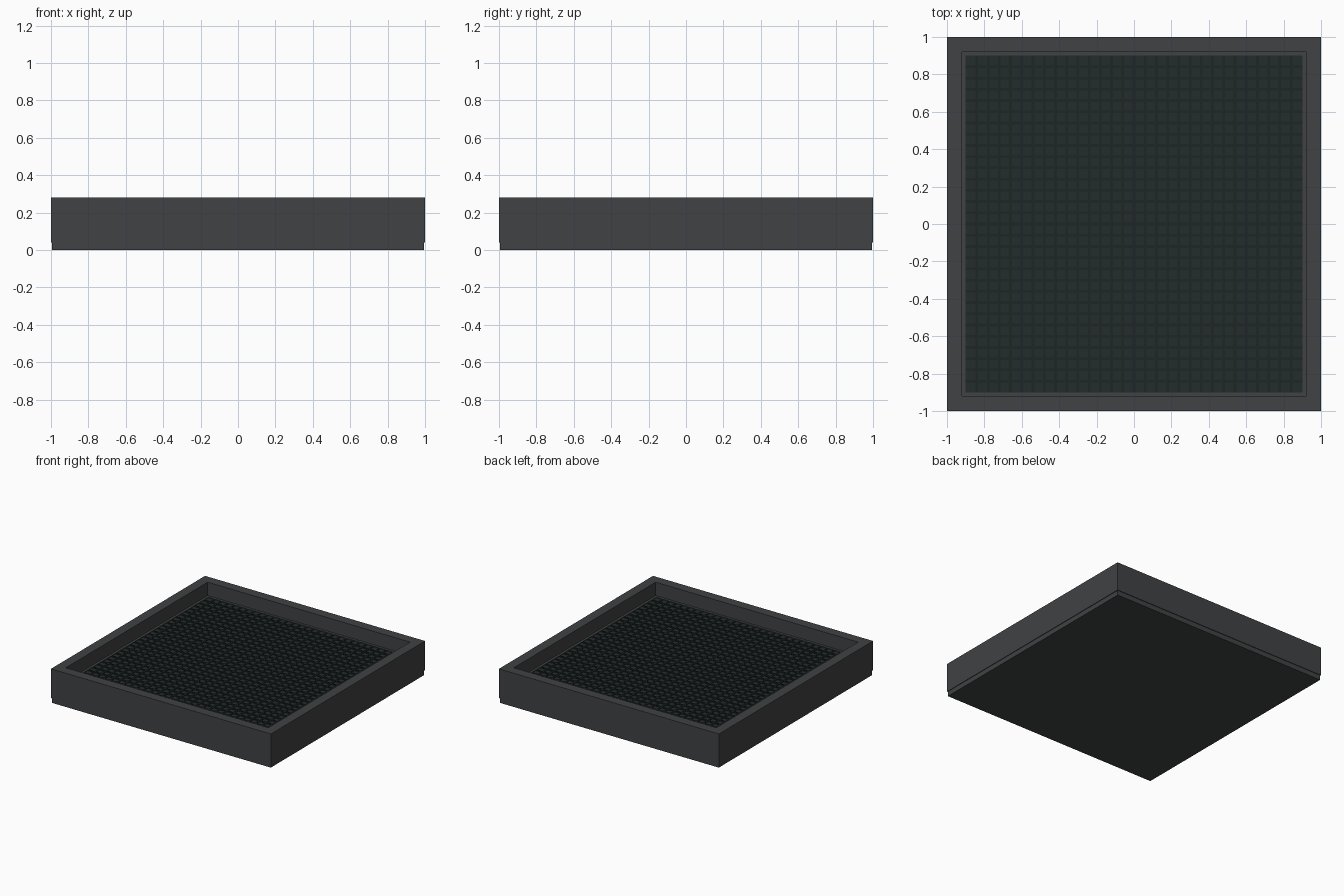
import bpy, bmesh

if "Cube" in bpy.data.objects:
    bpy.data.objects.remove(bpy.data.objects["Cube"])


def material(name, color):
    m = bpy.data.materials.new(name)
    m.diffuse_color = (*color, 1)
    m.use_nodes = True
    m.node_tree.nodes["Principled BSDF"].inputs["Base Color"].default_value = m.diffuse_color
    return m


FRAME = material("dark_grey", (0.052, 0.054, 0.056))
PANEL = material("dark_green", (0.017, 0.026, 0.025))
GRID = material("dark_grid", (0.013, 0.018, 0.018))


def add_box(bm, x0, x1, y0, y1, z0, z1):
    vs = bmesh.ops.create_cube(bm, size=1)["verts"]
    for v in vs:
        v.co.x = x1 if v.co.x > 0 else x0
        v.co.y = y1 if v.co.y > 0 else y0
        v.co.z = z1 if v.co.z > 0 else z0


def make_object(name, bm, mat):
    me = bpy.data.meshes.new(name)
    bm.to_mesh(me)
    bm.free()
    me.materials.append(mat)
    ob = bpy.data.objects.new(name, me)
    bpy.context.collection.objects.link(ob)
    return ob


# Tray body: one profile of nested square rings, from underside to recessed floor
bm = bmesh.new()
profile = [(0.995, 0), (0.995, 0.04), (1, 0.04), (1, 0.28),
           (0.92, 0.28), (0.92, 0.17), (0.90, 0.17), (0.90, 0.16)]
rings = [[bm.verts.new((sx * r, sy * r, z))
          for sx, sy in ((-1, -1), (1, -1), (1, 1), (-1, 1))] for r, z in profile]
for a, b in zip(rings, rings[1:]):
    for i in range(4):
        j = (i + 1) % 4
        bm.faces.new((a[i], a[j], b[j], b[i]))
bm.faces.new(rings[0][::-1])
bm.faces.new(rings[-1])
make_object("tray_frame", bm, FRAME)

# Recessed panel
bm = bmesh.new()
add_box(bm, -0.9, 0.9, -0.9, 0.9, 0.15, 0.165)
make_object("floor_panel", bm, PANEL)

# Fine lattice of bars over the panel, 30 cells each way
N, HALF, W = 30, 0.9, 0.007
for name, along_x, top in (("lattice_rows", True, 0.1705), ("lattice_columns", False, 0.170)):
    bm = bmesh.new()
    for i in range(1, N):
        p = -HALF + 2 * HALF * i / N
        if along_x:
            add_box(bm, -HALF, HALF, p - W, p + W, 0.16, top)
        else:
            add_box(bm, p - W, p + W, -HALF, HALF, 0.16, top)
    make_object(name, bm, GRID)
